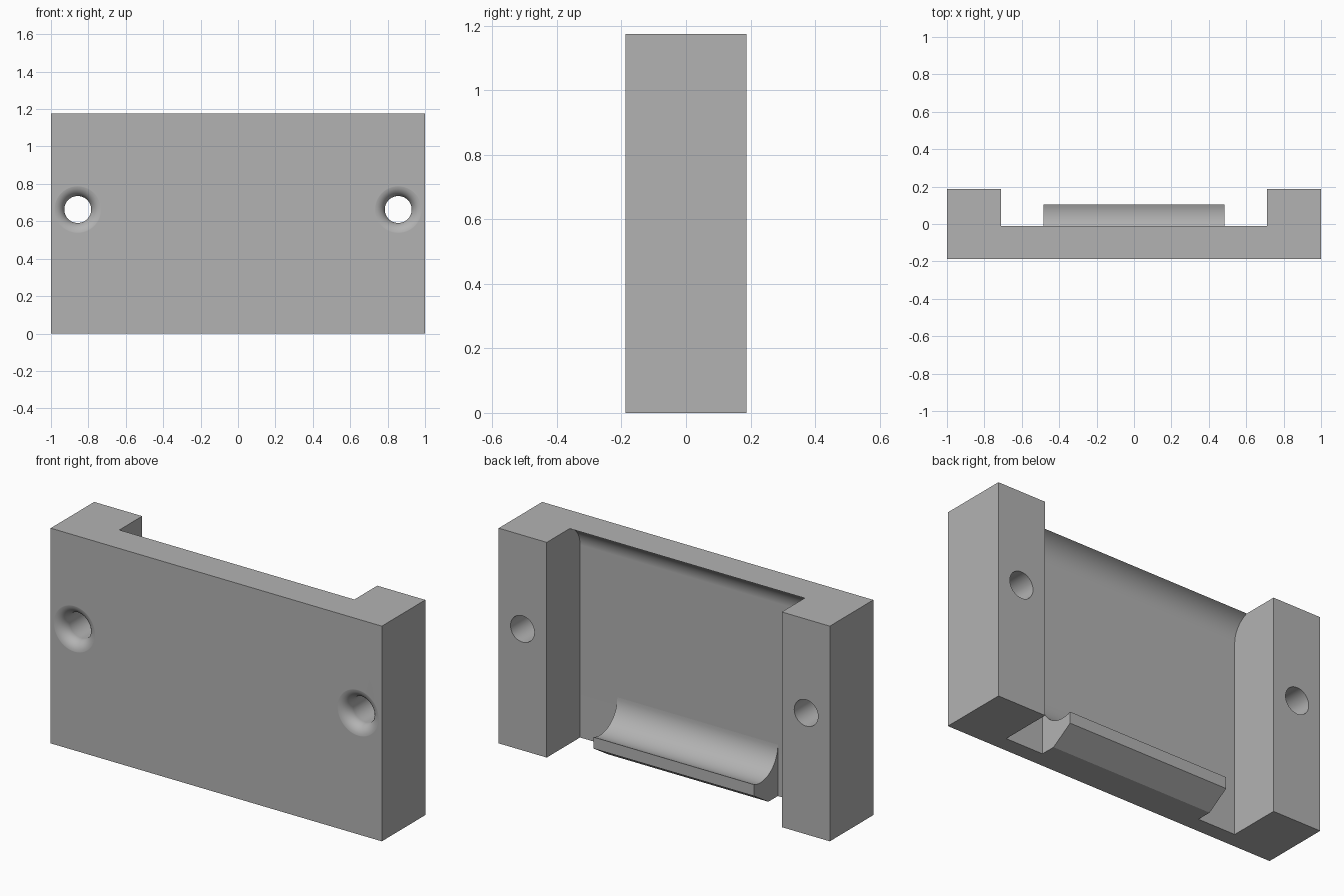
import bpy, bmesh, math
from mathutils import Matrix

cube = bpy.data.objects.get("Cube")
if cube:
    bpy.data.objects.remove(cube, do_unlink=True)

HALF_D, HEIGHT = 0.1875, 1.175      # half depth and height of the bracket
POST_X, LIP_X = 0.71, 0.485         # inner post faces and lip ends
WALL_Y = -0.1                       # back surface of the thin wall

grey = bpy.data.materials.new("grey")
grey.use_nodes = True
grey.diffuse_color = (0.45, 0.45, 0.45, 1)
grey.node_tree.nodes["Principled BSDF"].inputs["Base Color"].default_value = grey.diffuse_color


def make_object(name, bm):
    bmesh.ops.recalc_face_normals(bm, faces=bm.faces)
    mesh = bpy.data.meshes.new(name)
    bm.to_mesh(mesh)
    bm.free()
    mesh.materials.append(grey)
    obj = bpy.data.objects.new(name, mesh)
    bpy.context.collection.objects.link(obj)
    return obj


def extrude_profile(name, points, half_x):
    """Extrude a (y, z) outline symmetrically along x."""
    bm = bmesh.new()
    face = bm.faces.new([bm.verts.new((-half_x, y, z)) for y, z in points])
    new = bmesh.ops.extrude_face_region(bm, geom=[face])["geom"]
    verts = [v for v in new if isinstance(v, bmesh.types.BMVert)]
    bmesh.ops.translate(bm, verts=verts, vec=(2 * half_x, 0, 0))
    return make_object(name, bm)


def arc(cy, cz, r, start, end, steps=16):
    angles = [math.radians(start + (end - start) * i / steps) for i in range(steps + 1)]
    return [(cy + r * math.cos(a), cz + r * math.sin(a)) for a in angles]


def screw_hole(x, z):
    """Turned cutter: straight bore with a rounded flare at the front."""
    bore, flare, front = 0.072, 0.06, -HALF_D - 0.0005
    profile = [(0, 0.3), (bore, 0.3)]
    profile += arc(bore + flare, front + flare, flare, 180, 270, 10)
    profile += [(bore + flare, -0.3), (0, -0.3)]
    bm = bmesh.new()
    verts = [bm.verts.new((r, y, 0)) for r, y in profile]
    edges = [bm.edges.new(pair) for pair in zip(verts, verts[1:])]
    bmesh.ops.spin(bm, geom=verts + edges, cent=(0, 0, 0), axis=(0, 1, 0),
                   angle=math.tau, steps=48)
    bmesh.ops.remove_doubles(bm, verts=bm.verts, dist=0.0001)
    bmesh.ops.translate(bm, verts=bm.verts, vec=(x, 0, z))
    return make_object("hole_cutter", bm)


def cut(target, cutter):
    mod = target.modifiers.new("cut", "BOOLEAN")
    mod.operation, mod.solver, mod.object = "DIFFERENCE", "EXACT", cutter
    bpy.context.view_layer.objects.active = target
    bpy.ops.object.modifier_apply(modifier=mod.name)
    bpy.data.objects.remove(cutter, do_unlink=True)


def smooth(obj):
    bpy.ops.object.select_all(action="DESELECT")
    obj.select_set(True)
    bpy.context.view_layer.objects.active = obj
    bpy.ops.object.shade_smooth_by_angle(angle=math.radians(25))
    mod = obj.modifiers.new("flat_large_faces", "WEIGHTED_NORMAL")
    mod.keep_sharp = True


# Solid block that becomes the wall and its two posts
bm = bmesh.new()
bmesh.ops.create_cube(bm, size=1, matrix=Matrix.Translation((0, 0, HEIGHT / 2))
                      @ Matrix.Diagonal((2, 2 * HALF_D, HEIGHT, 1)))
body = make_object("bracket_body", bm)

# Recess behind the wall, curving outward under the top edge
radius, rise = 0.13, 0.09
sweep = math.degrees(math.acos(1 - rise / radius))
arc_z = HEIGHT - radius * math.sin(math.radians(sweep))
top_curve = arc(WALL_Y + radius, arc_z, radius, 180, 180 - sweep)
recess = [(0.4, -0.2), (WALL_Y, -0.2)] + top_curve
recess += [(top_curve[-1][0], HEIGHT + 0.2), (0.4, HEIGHT + 0.2)]
cut(body, extrude_profile("recess_cutter", recess, POST_X))

# Screw holes through the posts
for side in (-1, 1):
    cut(body, screw_hole(side * 0.857, 0.663))
smooth(body)

# Support lip with a hollow top and a chamfered underside
cradle = arc(0.05, 0.28, 0.15, 180, 291.5, 20)
lip = extrude_profile("support_lip", [(WALL_Y, 0)] + cradle + [(0.105, 0.078), (-0.018, 0)], LIP_X)
smooth(lip)
